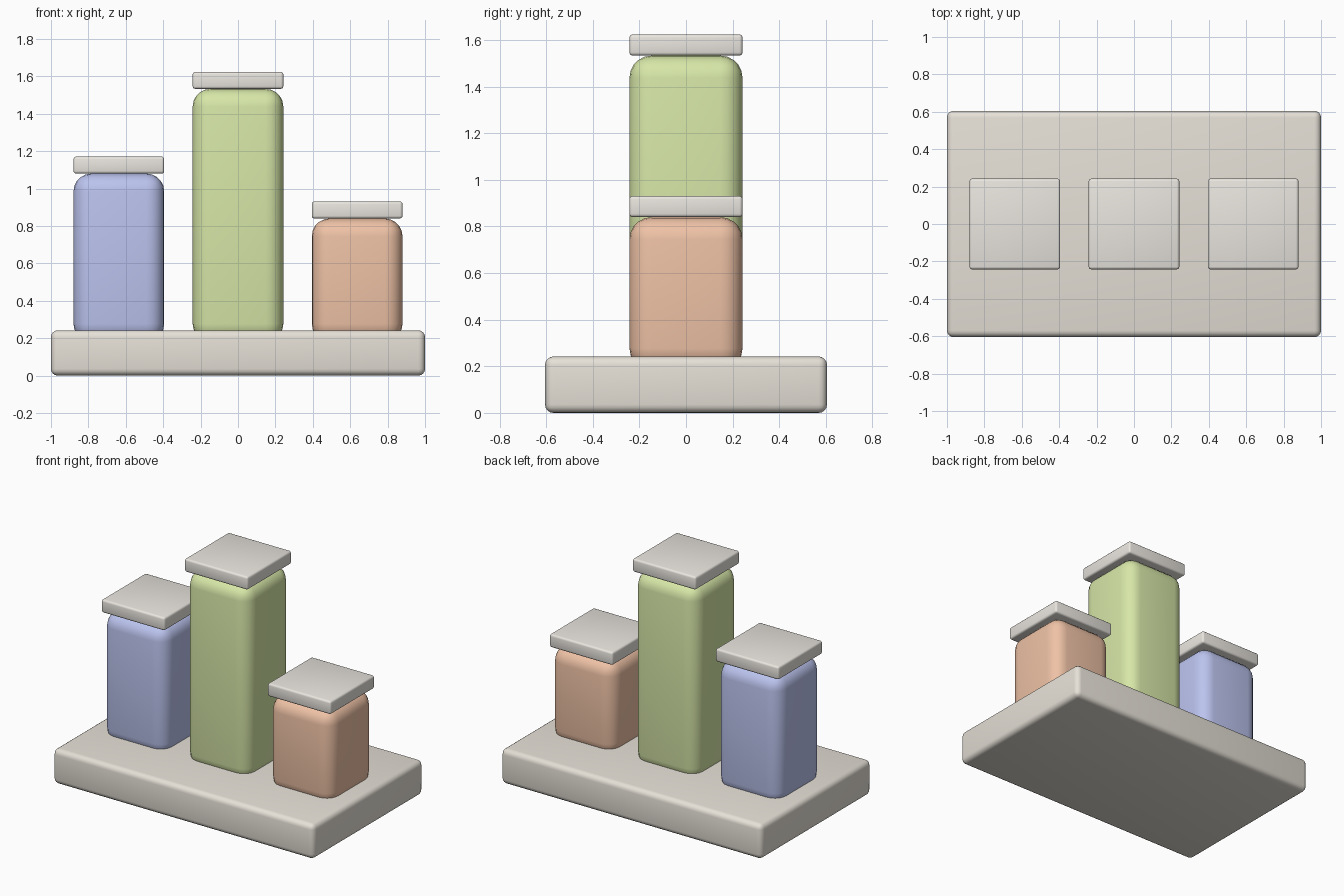
import bpy
from math import radians

if "Cube" in bpy.data.objects:
    bpy.data.objects.remove(bpy.data.objects["Cube"])


def paint(name, rgb):
    mat = bpy.data.materials.new(name)
    mat.diffuse_color = (*rgb, 1)
    mat.use_nodes = True
    mat.node_tree.nodes["Principled BSDF"].inputs["Base Color"].default_value = mat.diffuse_color
    return mat


def rounded_box(name, x, size, z0, z1, radius, segments, mat):
    bpy.ops.mesh.primitive_cube_add(size=1, location=(x, 0, (z0 + z1) / 2))
    ob = bpy.context.object
    ob.name = name
    ob.scale = (size[0], size[1], z1 - z0)
    bpy.ops.object.transform_apply(location=False, rotation=False, scale=True)
    bev = ob.modifiers.new("Rounded edges", 'BEVEL')
    bev.width = radius
    bev.segments = segments
    bpy.ops.object.modifier_apply(modifier=bev.name)
    bpy.ops.object.shade_smooth_by_angle(angle=radians(40))
    ob.data.materials.append(mat)
    return ob


stone = paint("stone", (0.79, 0.75, 0.68))
pale_stone = paint("pale_stone", (0.82, 0.79, 0.74))

# Base slab
rounded_box("base", 0, (2.0, 1.21), 0, 0.242, 0.036, 4, stone)

# Columns sunk slightly into the base, each with a square cap
WIDTH, CAP = 0.485, 0.091
columns = [
    ("left", -0.637, 1.08, (0.50, 0.55, 0.86)),
    ("middle", 0.0, 1.533, (0.68, 0.80, 0.39)),
    ("right", 0.637, 0.84, (0.86, 0.54, 0.38)),
]
for side, x, top, rgb in columns:
    rounded_box(side + "_column", x, (WIDTH, WIDTH), 0.182, top, 0.095, 5,
                paint(side + "_paint", rgb))
    rounded_box(side + "_cap", x, (WIDTH, WIDTH), top, top + CAP, 0.014, 3, pale_stone)
